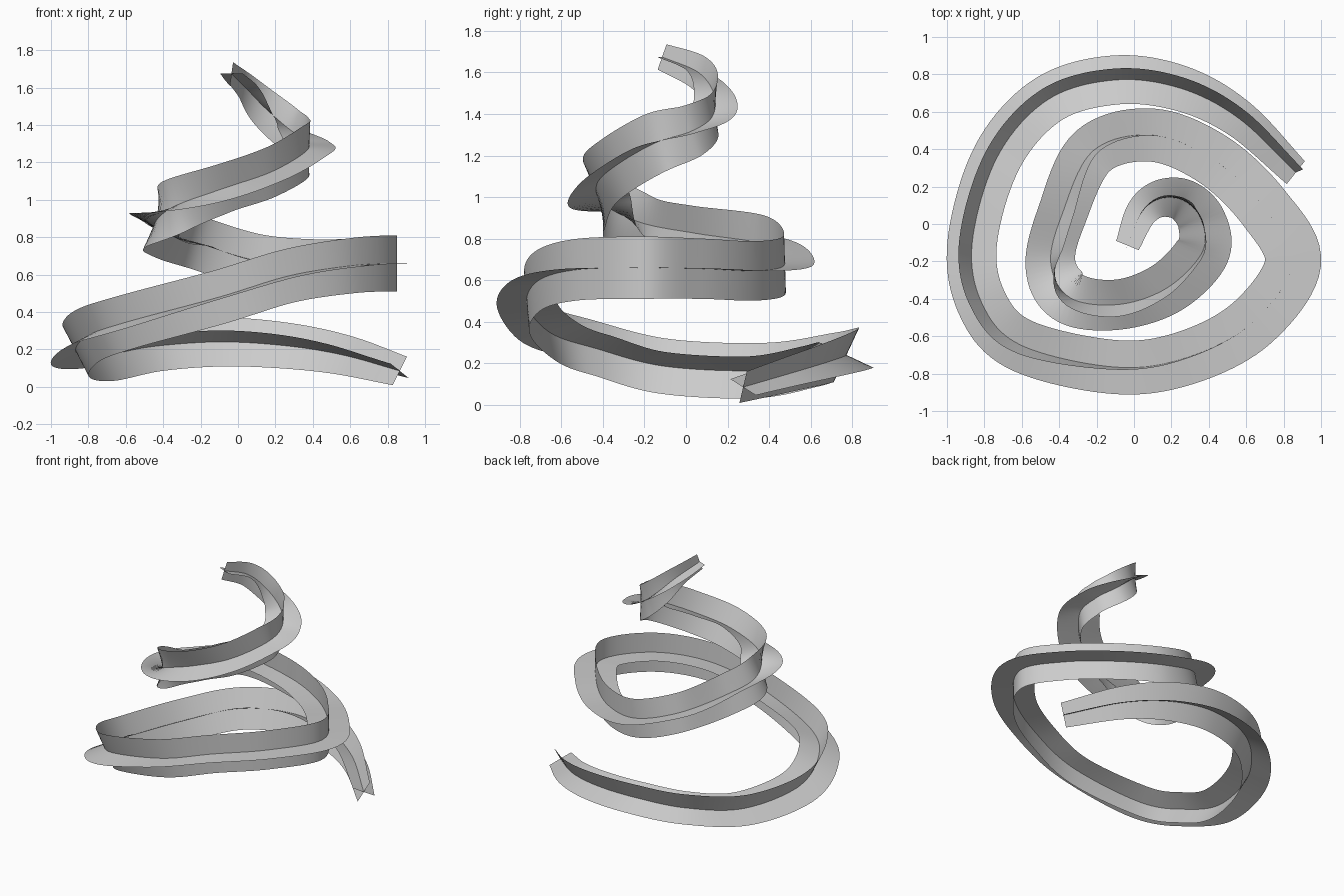
import bpy, bmesh, math
from mathutils import Vector

if "Cube" in bpy.data.objects:
    bpy.data.objects.remove(bpy.data.objects["Cube"])

# Spiral path keys: x, y, z, fin length, tilt in degrees
KEYS = [
    (0.865, 0.275, 0.085, 0.087, 27),
    (0.56, 0.565, 0.17, 0.115, 27),
    (0.25, 0.725, 0.22, 0.135, 26),
    (-0.10, 0.77, 0.24, 0.145, 25),
    (-0.46, 0.665, 0.215, 0.147, 26),
    (-0.73, 0.36, 0.165, 0.15, 27),
    (-0.865, -0.10, 0.185, 0.15, 28),
    (-0.81, -0.43, 0.27, 0.15, 25),
    (-0.60, -0.65, 0.345, 0.15, 19),
    (-0.10, -0.765, 0.48, 0.145, 6),
    (0.28, -0.715, 0.595, 0.145, 2),
    (0.63, -0.53, 0.65, 0.148, 0),
    (0.85, -0.21, 0.66, 0.15, 0),
    (0.70, 0.08, 0.655, 0.145, 0),
    (0.43, 0.34, 0.645, 0.143, 0),
    (0.10, 0.475, 0.675, 0.142, -1),
    (-0.22, 0.39, 0.77, 0.142, -10),
    (-0.385, 0.05, 0.825, 0.145, -24),
    (-0.445, -0.21, 0.875, 0.145, -22),
    (-0.34, -0.395, 0.965, 0.147, 12),
    (-0.08, -0.43, 1.06, 0.148, 25),
    (0.18, -0.34, 1.15, 0.147, 15),
    (0.365, -0.15, 1.26, 0.146, 4),
    (0.36, 0.02, 1.315, 0.13, 0),
    (0.265, 0.125, 1.385, 0.115, 0),
    (0.14, 0.135, 1.495, 0.10, 0),
    (0.04, 0.06, 1.60, 0.085, 0),
    (-0.035, -0.115, 1.675, 0.065, 0),
]
STEPS = 10


def spline(keys, steps):
    """Catmull-Rom samples through every key (all five channels)."""
    first = tuple(2 * a - b for a, b in zip(keys[0], keys[1]))
    last = tuple(2 * a - b for a, b in zip(keys[-1], keys[-2]))
    k = [first, *keys, last]
    out = []
    for i in range(1, len(k) - 2):
        for s in range(steps):
            t = s / steps
            out.append([0.5 * (2 * b + (c - a) * t + (2 * a - 5 * b + 4 * c - d) * t * t
                               + (3 * b - a - 3 * c + d) * t ** 3)
                        for a, b, c, d in zip(k[i - 1], k[i], k[i + 1], k[i + 2])])
    out.append(list(keys[-1]))
    return out


samples = spline(KEYS, STEPS)
points = [Vector(s[:3]) for s in samples]


def make_ribbon(name, turn):
    """Flat strip through the path centre, turned about the path direction."""
    bm = bmesh.new()
    previous = None
    for i, s in enumerate(samples):
        tangent = (points[min(i + 1, len(points) - 1)] - points[max(i - 1, 0)]).normalized()
        side = tangent.cross(Vector((0, 0, 1))).normalized()
        up = side.cross(tangent)
        a = math.radians(s[4] + turn)
        fin = (up * math.cos(a) + side * math.sin(a)) * s[3]
        row = [bm.verts.new(points[i] + fin * f) for f in (-1, 0, 1)]
        if previous:
            for j in range(2):
                bm.faces.new((previous[j], previous[j + 1], row[j + 1], row[j]))
        previous = row
    mesh = bpy.data.meshes.new(name)
    bm.to_mesh(mesh)
    bm.free()
    mesh.polygons.foreach_set("use_smooth", [True] * len(mesh.polygons))
    obj = bpy.data.objects.new(name, mesh)
    bpy.context.collection.objects.link(obj)
    return obj


# Two crossed strips form the four-finned spiral garland
make_ribbon("upright_spiral_strip", 0)
make_ribbon("flat_spiral_strip", 90)
